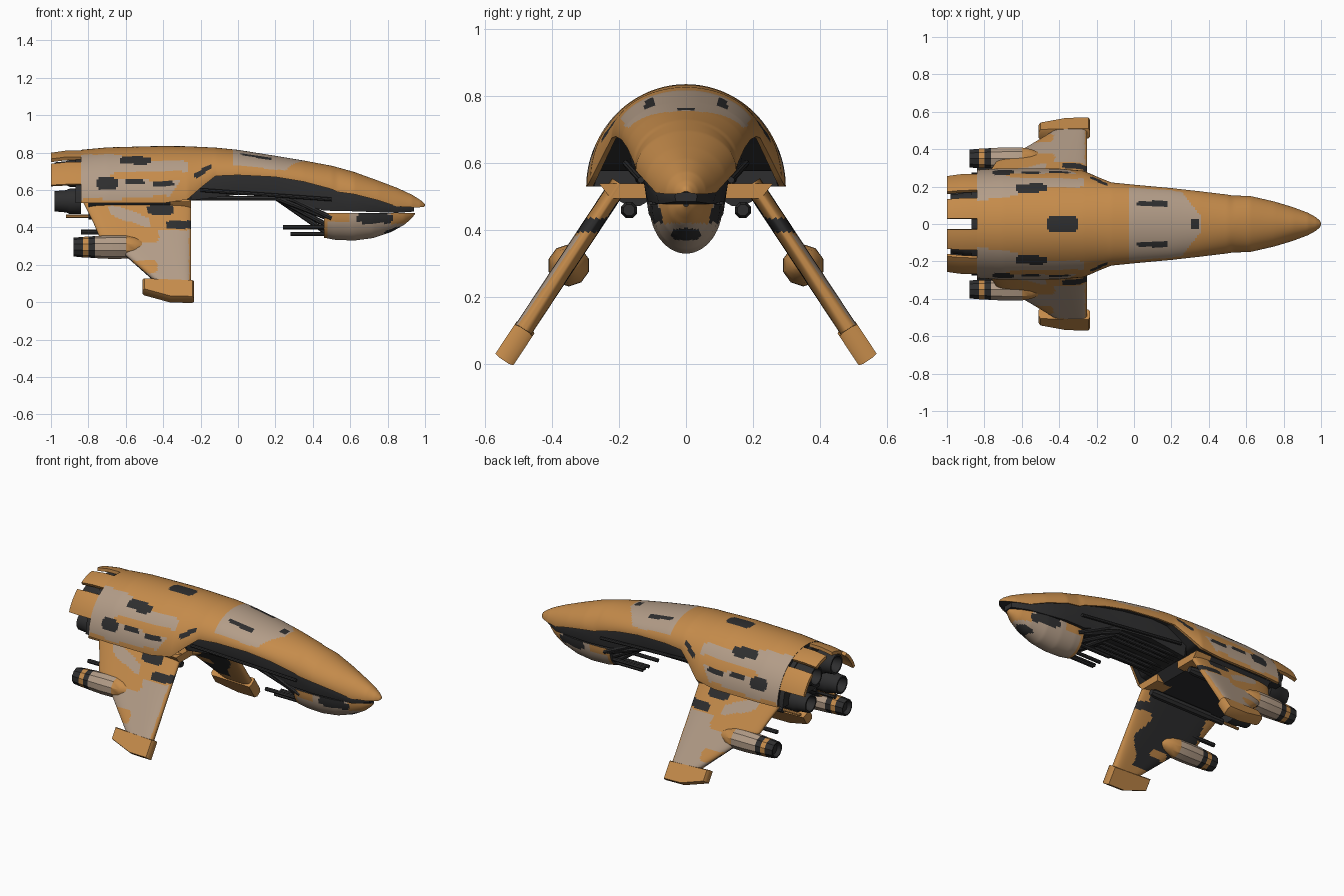
import bpy, bmesh, math
from mathutils import Vector

if "Cube" in bpy.data.objects:
    bpy.data.objects.remove(bpy.data.objects["Cube"])

# Colours
ORANGE, TAN, DARK = 0, 1, 2
MATS = []
for nm, c in (("orange_paint", (0.56, 0.26, 0.07)), ("sand_paint", (0.45, 0.335, 0.245)),
              ("dark_metal", (0.027, 0.027, 0.028))):
    m = bpy.data.materials.new(nm)
    m.diffuse_color = (*c, 1)
    m.use_nodes = True
    m.node_tree.nodes["Principled BSDF"].inputs["Base Color"].default_value = m.diffuse_color
    MATS.append(m)


def interp(x, pts):
    """Piecewise linear lookup in rows sorted by the first value."""
    if x <= pts[0][0]:
        return pts[0][1:]
    for a, b in zip(pts, pts[1:]):
        if x <= b[0]:
            t = (x - a[0]) / (b[0] - a[0])
            return [p + (q - p) * t for p, q in zip(a[1:], b[1:])]
    return pts[-1][1:]


def blob(a, b, ca, cb, ra, rb):
    return ((a - ca) / ra) ** 4 + ((b - cb) / rb) ** 4 < 1


def loft(name, rings, colour, angle=35):
    """Skin closed rings; colour is a material index or rule(centre, ring side)."""
    bm = bmesh.new()
    rows = [[bm.verts.new(p) for p in r] for r in rings]
    n = len(rows[0])
    pick = colour if callable(colour) else (lambda c, j: colour)
    for a, b in zip(rows, rows[1:]):
        for j in range(n):
            k = (j + 1) % n
            f = bm.faces.new((a[j], a[k], b[k], b[j]))
            f.material_index = pick(f.calc_center_median(), j)
    for r in (rows[0], rows[-1]):
        f = bm.faces.new(r)
        f.material_index = pick(f.calc_center_median(), -1)
    bmesh.ops.recalc_face_normals(bm, faces=bm.faces)
    me = bpy.data.meshes.new(name)
    bm.to_mesh(me)
    bm.free()
    for m in MATS:
        me.materials.append(m)
    me.shade_smooth()
    me.set_sharp_from_angle(angle=math.radians(angle))
    ob = bpy.data.objects.new(name, me)
    bpy.context.collection.objects.link(ob)
    return ob


def lathe(name, prof, y, z, colour, sides=12):
    """Turn (x, radius) pairs about an axis along x."""
    circ = [math.tau * (i + 0.5) / sides for i in range(sides)]
    return loft(name, [[(x, y + r * math.cos(a), z + r * math.sin(a)) for a in circ]
                       for x, r in prof], colour)


def rod(name, a, b, r, colour=DARK, sides=8):
    a, b = Vector(a), Vector(b)
    q = (b - a).to_track_quat('Z', 'Y')
    ring = [q @ Vector((r * math.cos(math.tau * i / sides), r * math.sin(math.tau * i / sides), 0))
            for i in range(sides)]
    return loft(name, [[a + p for p in ring], [b + p for p in ring]], colour)


def span(a, b, n):
    return [a + (b - a) * i / n for i in range(n + 1)]


# Main hull: arched shell, open below with a dark recess (x, half width, bottom, top)
HULL = [(-.84, .29, .53, .815), (-.7, .298, .53, .828), (-.4, .296, .53, .836), (-.27, .285, .55, .834),
        (-.19, .25, .62, .83), (-.12, .222, .675, .827), (0, .21, .68, .815), (.2, .192, .67, .783),
        (.35, .175, .645, .758), (.5, .157, .605, .73), (.53, .152, .59, .722), (.62, .15, .578, .697),
        (.75, .12, .545, .65), (.85, .09, .512, .612), (.93, .06, .508, .575), (.975, .035, .508, .547),
        (.995, .016, .51, .53), (1.0, .006, .515, .522)]
ARC = 64


def hull_ring(x):
    w, b, t = interp(x, HULL)
    h = t - b
    pts = [(x, w * math.cos(math.pi * i / ARC), b + h * math.sin(math.pi * i / ARC)) for i in range(ARC + 1)]
    lip, up = w * .94, b + h * .16
    return pts + [(x, -lip, b), (x, -lip * .95, up), (x, lip * .95, up), (x, lip, b)]


def hull_colour(c, j):
    x, y, z = c.x, abs(c.y), c.z
    if j == -1 and x < 0 or ARC < j < ARC + 4:
        return DARK
    if j >= ARC or j == -1:
        return ORANGE
    ports = ((-.55, .758, .085, .02), (-.70, .635, .06, .03), (-.55, .645, .05, .013), (-.40, .635, .06, .012))
    if z > .56 and any(blob(x, z, *p) for p in ports):
        return DARK
    if blob(x, y, -.38, 0, .085, .043) or blob(x, y, .1, .108, .085, .016) or blob(x, y, .325, 0, .02, .03):
        return DARK
    if x < -.13 and blob(x, z, -.19, .70 + (x + .19) * .6, .05, .015):
        return DARK
    if -.03 < x < .36 - .8 * max(0, y - .04) and z > .73 - .1 * x:
        return TAN
    if blob(x, z, -.52, .675, .16, .02) or blob(x, z, -.78, .55, .05, .012):
        return ORANGE
    if x < -.62 and .545 < z < .79:
        return TAN
    if x < -.5 + .25 * (.75 - z) and .56 < z < .77:
        return TAN
    if x < -.22 and .70 < z < .755 and x < -.1 - .9 * (z - .6):
        return TAN if x < -.27 else ORANGE
    return TAN if x < -.36 + .7 * (z - .58) and .57 < z < .65 else ORANGE


loft("hull_shell", [hull_ring(x) for x in span(-.84, .93, 170) + span(.935, 1.0, 12)], hull_colour)

# Dark keel below the hull (x, half width, bottom, top)
KEEL = [(-.8, .1, .495, .6), (-.3, .1, .495, .62), (-.25, .15, .545, .68), (0, .15, .575, .72),
        (.2, .13, .565, .7), (.46, .11, .49, .65), (.6, .115, .487, .6), (.85, .08, .478, .53), (.94, .03, .485, .515)]
loft("keel", [[(x, -w, b), (x, w, b), (x, w * 1.1, (b + t) / 2), (x, w, t), (x, -w, t), (x, -w * 1.1, (b + t) / 2)]
              for x, w, b, t in KEEL], DARK)

# Chin pod (x, half width, bottom)
POD = [(.46, .105, .345), (.52, .11, .334), (.62, .11, .33), (.72, .102, .343), (.82, .08, .376),
       (.89, .052, .415), (.93, .025, .45), (.945, .008, .47)]


def pod_ring(x):
    w, b = interp(x, POD)
    return [(x, w * math.cos(math.pi * i / 28), .478 - (.478 - b) * math.sin(math.pi * i / 28)) for i in range(29)]


def pod_colour(c, j):
    x, y, z = c.x, abs(c.y), c.z
    if j == 28 or j == -1:
        return DARK
    if blob(x, z, .73, .448, .1, .026) or (x > .75 and blob(y, z, 0, .388, .042, .018)):
        return DARK
    return ORANGE if (x < .6 and z > .43) or (z > .42 and x > .82) or x < .475 else TAN


loft("chin_pod", [pod_ring(x) for x in span(.46, .945, 50)], pod_colour)

# Rear engine block
loft("engine_block", [[(x, .275 * math.cos(math.pi * i / 24), .53 + .265 * math.sin(math.pi * i / 24))
                       for i in range(25)] for x in (-.87, -.8)], DARK)

# Wing plane: y follows z, with the outward normal (WN)
WN = Vector((0, .835, .551))
TRAIL = [(.10, -.43), (.25, -.6), (.35, -.74), (.42, -.77), (.54, -.83)]


def wing_point(s, x, z, off):
    return (x, s * (.29 + (.40 - z) * .66 + off * WN.y), z + off * WN.z)


def wing_ring(s, z, n=44):
    te = interp(z, TRAIL)[0]
    us = [(1 - math.cos(math.pi * i / n)) / 2 for i in range(n + 1)]
    half = [.004 + .024 * math.sqrt(max(0, 1 - abs(2 * u - 1) ** 5)) for u in us]
    side = [(te + (-.25 - te) * u, h) for u, h in zip(us, half)]
    return ([wing_point(s, x, z, h) for x, h in side] + [wing_point(s, x, z, -h) for x, h in reversed(side)])


def wing_colour(c, j):
    x, z = c.x, c.z
    if j == -1:
        return DARK
    if blob(x, z, -.31, .415, .075, .022):
        return DARK
    if j > 44:  # inner face
        return DARK if .13 < z < .48 and x > -.72 and x < -.33 + .03 * math.sin(30 * z) and not blob(x, z, -.5, .22, .06, .02) else ORANGE
    if blob(x, z, -.41, .495, .07, .028):
        return DARK
    if x > -.262:
        return ORANGE
    if blob(x, z, -.58, .46 - .35 * (x + .58), .11, .03):
        return TAN
    if blob(x, z, -.5, .19, .07, .035) or blob(x, z, -.52, .36, .1, .04) or z > .385:
        return ORANGE
    return TAN if x > -.62 else ORANGE


TIP = [(-.51, .115), (-.235, .105), (-.235, .012), (-.36, .014), (-.51, .055)]


def nacelle_colour(c, j):
    if c.x < -.83 or -.80 < c.x < -.765:
        return DARK
    return TAN if -.765 < c.x < -.6 else ORANGE


for s, tag in ((-1, "right"), (1, "left")):
    loft(tag + "_wing", [wing_ring(s, z) for z in span(.10, .54, 60)], wing_colour, 50)
    # Wing tip block with chamfered faces
    tip_rings = []
    for off, k in ((-.034, .93), (-.02, 1), (.014, 1), (.03, .93)):
        tip_rings.append([wing_point(s, -.37 + (x + .37) * k, .06 + (z - .06) * k, off) for x, z in TIP])
    loft(tag + "_wing_tip", tip_rings, ORANGE)
    # Wing root mount
    loft(tag + "_wing_root", [[(x, s * .09, .495), (x, s * .225, .495), (x, s * .26, .54), (x, s * .09, .54)]
                              for x in (-.8, -.36, -.25)], lambda c, j: ORANGE if c.x > -.35 else DARK)
    # Wing nacelle and its small barrel
    lathe(tag + "_nacelle", [(-.86, .03), (-.88, .043), (-.88, .05), (-.83, .055), (-.80, .056), (-.765, .059),
                             (-.68, .063), (-.6, .062), (-.55, .053), (-.51, .036), (-.485, .018), (-.475, .004)],
          s * .35, .295, nacelle_colour, 10)
    rod(tag + "_wing_barrel", (-.84, s * .29, .375), (-.6, s * .29, .375), .013)
    # Belly cannon beside the keel
    lathe(tag + "_belly_cannon", [(-.92, .009), (-.8, .009), (-.8, .02), (-.7, .02), (-.7, .026), (-.3, .026), (-.27, .018)],
          s * .17, .46, lambda c, j: ORANGE if c.x < -.81 else DARK, 8)
    # Engine nozzles
    for k, (y, z, r) in enumerate(((.1, .69, .075), (.155, .54, .07))):
        lathe(f"{tag}_nozzle_{k}", [(-.84, r), (-.90, r), (-.92, r * .88), (-.98, r * .8), (-.98, r * .66), (-.92, r * .5)],
              s * y, z, DARK, 12)
    # Curved flaps around the engines
    for k, (a0, a1) in enumerate(((21, 51), (61, 84))):
        arc = [math.radians(a) for a in span(a0, a1, 6)]
        rings = []
        for x, g in ((-.83, .985), (-.92, .98), (-1.0, .94)):
            ring = [(x, s * .292 * g * math.cos(a), .53 + .288 * g * math.sin(a)) for a in arc]
            g -= .07
            rings.append(ring + [(x, s * .292 * g * math.cos(a), .53 + .288 * g * math.sin(a)) for a in reversed(arc)])
        loft(f"{tag}_engine_flap_{k}", rings, ORANGE)
    # Belly pipes, diagonal struts and chin guns
    for k, y in enumerate((.035, .075, .115)):
        rod(f"{tag}_belly_pipe_{k}", (-.27, s * y, .556), (.23, s * y, .556), .012)
        rod(f"{tag}_side_pipe_{k}", (-.2, s * (y + .065), .66 - .03 * k), (.5, s * (y + .02), .6 - .025 * k), .01)
        rod(f"{tag}_strut_{k}", (.21, s * y, .555), (.47, s * y * .8, .375 + .04 * k), .014)
        rod(f"{tag}_upper_strut_{k}", (.26, s * y, .565), (.5, s * y * .85, .45), .014)
    rod(tag + "_upper_gun", (.24, s * .065, .402), (.5, s * .065, .402), .012)
    rod(tag + "_lower_gun", (.28, s * .03, .366), (.5, s * .03, .366), .011)
